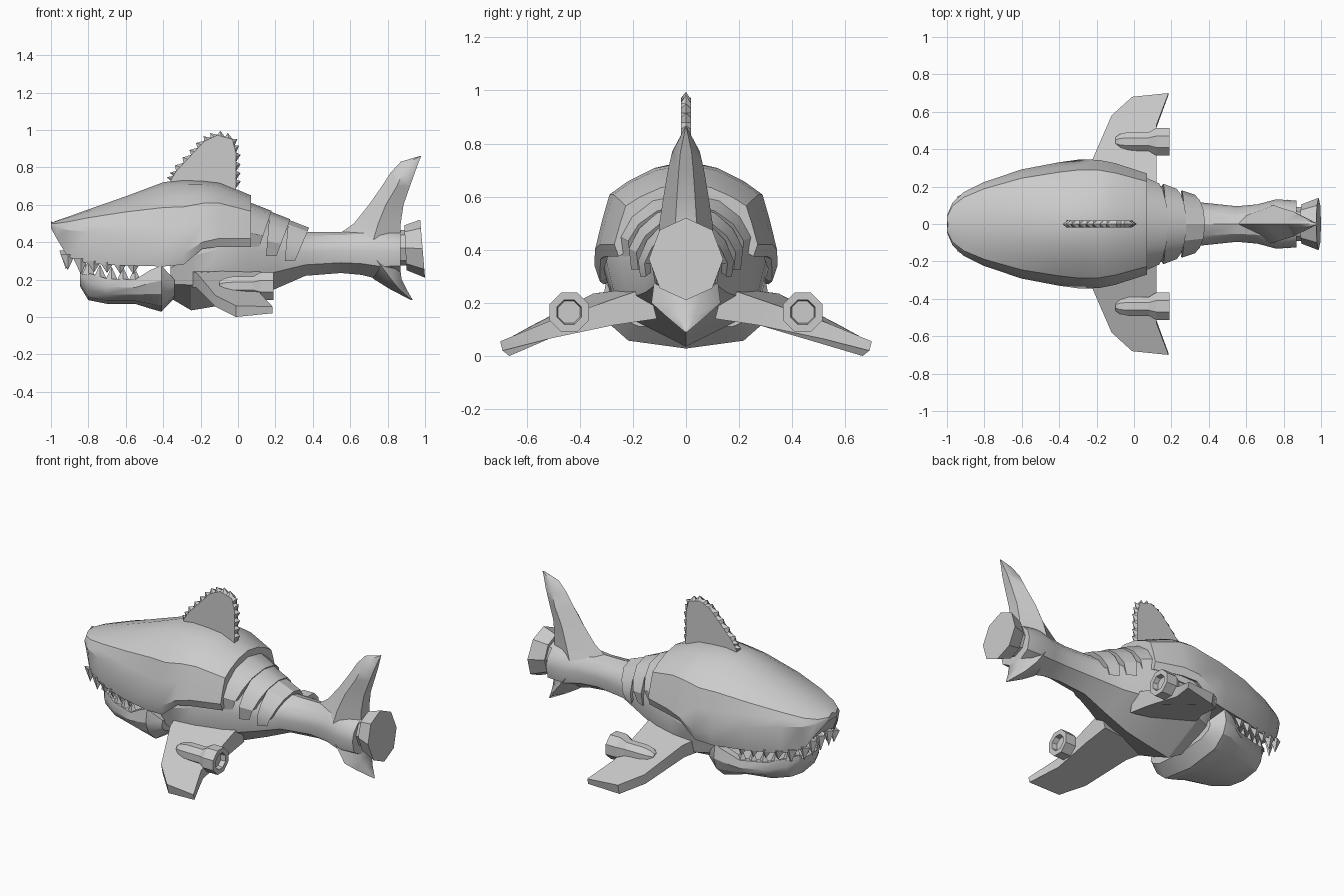
import bpy
import bmesh
from math import sin, cos, pi
from mathutils import Vector

if "Cube" in bpy.data.objects:
    bpy.data.objects.remove(bpy.data.objects["Cube"], do_unlink=True)

GREY = (0.6, 0.6, 0.6, 1)
grey = bpy.data.materials.new("plain grey")
grey.use_nodes = True
grey.diffuse_color = GREY
grey.node_tree.nodes["Principled BSDF"].inputs["Base Color"].default_value = GREY


def finish(name, bm, angle=30):
    bmesh.ops.recalc_face_normals(bm, faces=bm.faces)
    mesh = bpy.data.meshes.new(name)
    bm.to_mesh(mesh)
    bm.free()
    mesh.materials.append(grey)
    obj = bpy.data.objects.new(name, mesh)
    bpy.context.collection.objects.link(obj)
    bpy.ops.object.select_all(action="DESELECT")
    obj.select_set(True)
    bpy.context.view_layer.objects.active = obj
    bpy.ops.object.shade_smooth_by_angle(angle=angle * pi / 180)
    return obj


def loft(name, rings, angle=30):
    """Skin closed rings of equal length and cap both ends."""
    bm = bmesh.new()
    loops = [[bm.verts.new(p) for p in ring] for ring in rings]
    for a, b in zip(loops, loops[1:]):
        for i in range(len(a)):
            j = (i + 1) % len(a)
            bm.faces.new((a[i], a[j], b[j], b[i]))
    bm.faces.new(loops[0])
    bm.faces.new(loops[-1])
    return finish(name, bm, angle)


def section(x, half):
    """Mirror a half profile of (y, z), running top centre to bottom centre."""
    whole = half + [(-y, z) for y, z in half[-2:0:-1]]
    return [(x, y, z) for y, z in whole]


def lookup(table, x, column):
    """Read a column of a station table at any x."""
    for a, b in zip(table, table[1:]):
        if a[0] <= x <= b[0]:
            t = (x - a[0]) / (b[0] - a[0])
            return a[column] + t * (b[column] - a[column])
    return table[-1][column]


# Upper head shell: x, top, half width, widest height, lip height
SHELL = [(-1, .503, .045, .49, .475), (-.97, .515, .115, .475, .42),
         (-.91, .535, .17, .465, .32), (-.8, .575, .225, .455, .285),
         (-.6, .645, .292, .42, .275), (-.4, .72, .33, .355, .27),
         (-.29, .735, .345, .34, .28), (-.19, .73, .343, .4, .365),
         (-.1, .72, .325, .42, .375), (.07, .65, .27, .42, .375)]
rings = []
for x, top, w, mid, lip in SHELL:
    h = top - mid
    inset = min(.94, .86 + .15 * (x + 1))
    rings.append(section(x, [(0, top), (.35 * w, top - .07 * h), (.64 * w, top - .22 * h),
                             (.84 * w, top - .37 * h), (.92 * w, top - .66 * h), (w, mid),
                             (inset * w, lip), (.8 * w, lip + .02), (0, lip + .04)]))
loft("head_shell", rings)

# Belly and tail stem: x, top, half width, bottom
BODY = [(-.36, .4, .25, .1), (-.25, .58, .31, .035), (-.1, .61, .3, .06), (.05, .59, .25, .09),
        (.2, .51, .175, .15), (.36, .455, .115, .22), (.55, .455, .095, .235),
        (.66, .465, .105, .225), (.76, .48, .132, .2), (.87, .46, .125, .21)]
rings = []
for x, top, w, low in BODY:
    h = top - low
    rings.append(section(x, [(0, top), (.55 * w, top - .08 * h), (.88 * w, top - .25 * h),
                             (w, top - .46 * h), (.87 * w, low + .25 * h), (0, low)]))
loft("belly_and_tail", rings)

# Gill bands: overlapping arches whose sides sweep forward to a point
for i in range(3):
    x = .07 + .1 * i
    top, w, low = .61 - .045 * i, .25 - .035 * i, .35 - .025 * i

    def arch(front, grow):
        pts = [(0, top), (.5 * w, top - .025), (.82 * w, top - .085), (w, top - .16), (.96 * w, low)]
        half = []
        for y, z in pts:
            t = (top - z) / (top - low)
            sweep = -.02 * t if front else .11 - .075 * t
            half.append((x + sweep, y * grow, z - (1 - grow) * .33 * (1 - t)))
        return half + [(x, .5 * w, low + .05), (x, 0, low + .05)]

    rings = []
    for front, grow in ((True, 1), (False, .87)):
        half = arch(front, grow)
        rings.append(half + [(a, -b, c) for a, b, c in half[-2:0:-1]])
    loft(f"gill_band_{i + 1}", rings)

# Tail fin lobes: height, leading, widest and trailing x, half width
UPPER = [(.4, .48, .72, .87, .105), (.5, .62, .75, .87, .1), (.6, .7, .79, .885, .085),
         (.7, .77, .85, .92, .068), (.77, .815, .88, .945, .052), (.83, .87, .92, .967, .02),
         (.86, .97, .975, .98, .004)]
LOWER = [(.32, .6, .73, .86, .115), (.2, .73, .82, .875, .13), (.15, .81, .86, .9, .075),
         (.09, .925, .93, .935, .004)]
for name, table in (("upper_tail_fin", UPPER), ("lower_tail_fin", LOWER)):
    loft(name, [[(a, 0, z), (b, w, z), (c, .4 * w, z), (c, -.4 * w, z), (b, -w, z)]
                for z, a, b, c, w in table], 55)


def octagon(x, y, z, ry, rz, turn=0, lean=0):
    angles = [i * pi / 4 + turn for i in range(8)]
    return [(x - lean * sin(a), y + ry * cos(a), z + rz * sin(a)) for a in angles]


# Tail thruster
loft("thruster_collar", [octagon(.82, 0, .37, .09, .095), octagon(.92, 0, .37, .09, .095)])
loft("thruster_bell", [octagon(.895, 0, .37, .105, .12, lean=.006),
                       octagon(.987, 0, .365, .14, .155, lean=.013)])

# Lower jaw: x, rim height, half width, bottom
JAW = [(-.845, .245, .1, .165), (-.8, .235, .165, .09), (-.7, .205, .222, .07),
       (-.55, .2, .275, .07), (-.47, .25, .31, .045), (-.41, .275, .315, .028), (-.34, .2, .26, .1)]
rings = []
for x, rim, w, low in JAW:
    h = rim - low
    rings.append(section(x, [(0, rim - .4 * h), (.7 * w, rim - .4 * h), (.82 * w, rim),
                             (.96 * w, rim), (w, rim - .33 * h), (.92 * w, rim - .62 * h),
                             (.69 * w, low + .12 * h), (0, low)]))
loft("lower_jaw", rings)


def tooth(name, base, height, size):
    """Four sided tooth; a negative height points down."""
    bm = bmesh.new()
    base = Vector(base)
    foot = [bm.verts.new(base + Vector((size * cos(k * pi / 2), .5 * size * sin(k * pi / 2), 0)))
            for k in range(4)]
    tip = bm.verts.new(base + Vector((0, 0, height)))
    bm.faces.new(foot)
    for k in range(4):
        bm.faces.new((foot[k], foot[(k + 1) % 4], tip))
    finish(name, bm)


# Teeth along both lips
for side, label in ((1, "left"), (-1, "right")):
    for i in range(6):
        x = -.91 + .07 * i
        y = side * .85 * lookup(SHELL, x, 2)
        z = lookup(SHELL, x, 4) + .015
        tooth(f"upper_tooth_{label}_{i + 1}", (x, y, z), -.085 if i < 2 else -.06, .04)
    for i in range(5):
        x = -.8 + .062 * i
        y = side * .88 * lookup(JAW, x, 2)
        tooth(f"lower_tooth_{label}_{i + 1}", (x, y, lookup(JAW, x, 1) - .01), .075, .034)
for i in range(3):
    y = .08 * (i - 1)
    tooth(f"front_upper_tooth_{i + 1}", (-.92, y, .355), -.1, .035)
    tooth(f"front_lower_tooth_{i + 1}", (-.815, y, .225), .065, .03)

# Saw-edged dorsal fin: a jagged middle rim between two smooth faces
ARC = [(-.36, .73), (-.33, .78), (-.25, .865), (-.18, .94), (-.11, .972),
       (-.03, .95), (-.012, .88), (-.012, .78), (-.01, .69)]
smooth, jagged = [], []
for a, b in zip(ARC, ARC[1:]):
    a, b = Vector(a), Vector(b)
    d = (b - a).normalized()
    out = Vector((-d.y, d.x))
    for n in range(4):
        p = a.lerp(b, n / 4)
        smooth.append(p)
        jagged.append(p + (out * .026 - d * .012 if n % 2 else out * .002))
for outline in (smooth, jagged):
    outline += [Vector(ARC[-1]), Vector((-.02, .62)), Vector((-.34, .66))]
loft("dorsal_saw_fin", [[(p.x, y, p.y) for p in outline]
                        for y, outline in ((-.018, smooth), (0, jagged), (.018, smooth))])

# Side fins (x, y, top height, thickness) with an engine on each
FIN = [(-.27, .2, .255, .09), (-.22, .35, .235, .08), (-.12, .58, .115, .06), (-.01, .68, .06, .06),
       (.185, .7, .055, .035), (.12, .53, .125, .06), (.12, .3, .205, .09), (.12, .14, .26, .12)]
ENGINE = [(-.1, .025), (-.075, .045), (-.03, .055), (.08, .055), (.12, .08),
          (.19, .08), (.19, .05), (.16, .045)]
for side, label in ((1, "left"), (-1, "right")):
    loft(f"{label}_side_fin", [[(x, side * y, z) for x, y, z, t in FIN],
                               [(x, side * (y - .25 * t), z - t) for x, y, z, t in FIN]])
    loft(f"{label}_engine", [octagon(x, side * .44, .165, r, r, turn=pi / 8) for x, r in ENGINE])
